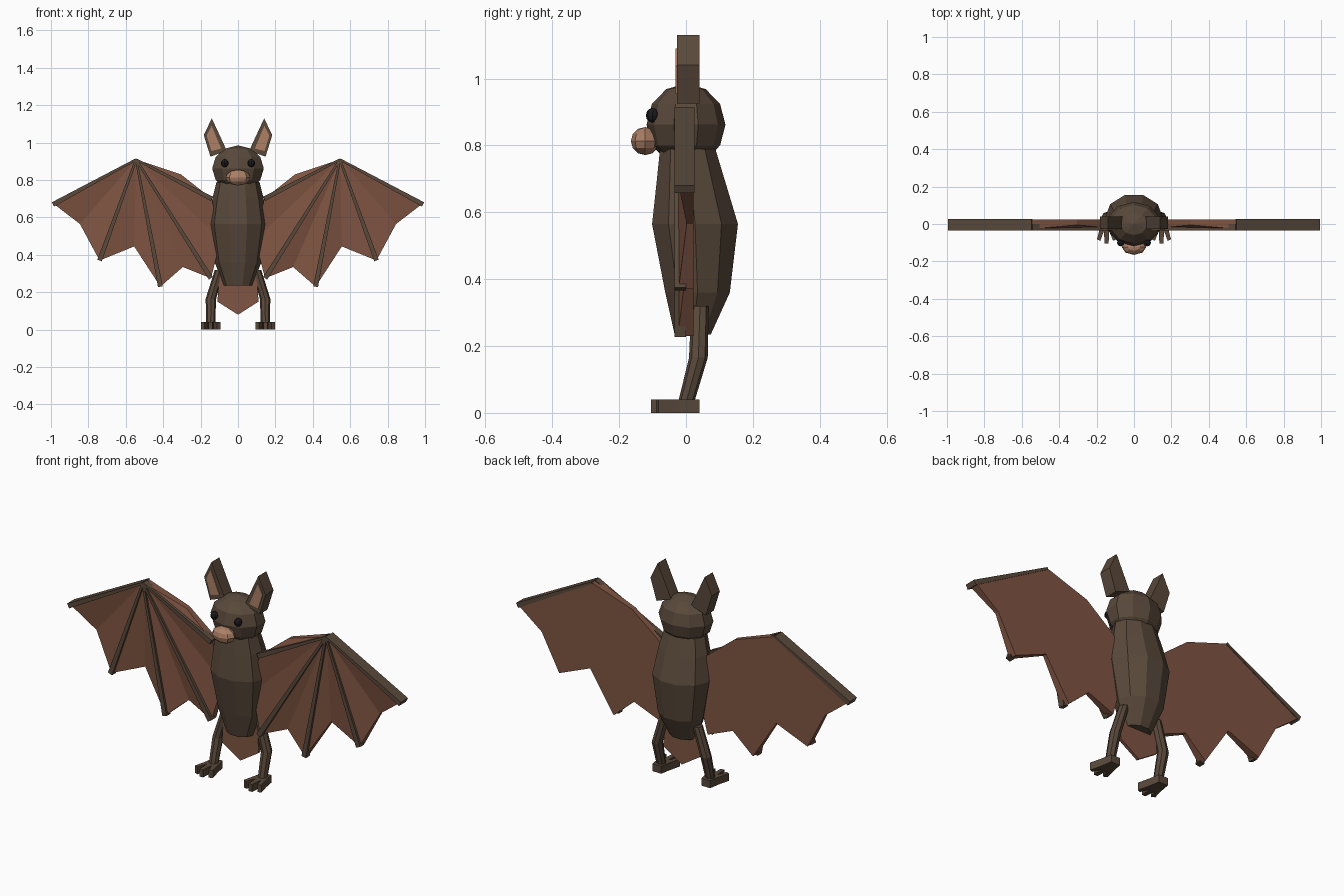
import bpy, bmesh, math
from mathutils import Vector

if "Cube" in bpy.data.objects:
    bpy.data.objects.remove(bpy.data.objects["Cube"])


def material(name, rgb):
    m = bpy.data.materials.new(name)
    m.diffuse_color = (*rgb, 1)
    m.use_nodes = True
    m.node_tree.nodes["Principled BSDF"].inputs["Base Color"].default_value = m.diffuse_color
    return m


FUR = material("fur", (0.10, 0.066, 0.043))
SKIN = material("wing_skin", (0.215, 0.09, 0.054))
PINK = material("pale_skin", (0.42, 0.22, 0.135))
BLACK = material("eye_black", (0.01, 0.01, 0.012))


def finish(name, bm, mat):
    bmesh.ops.recalc_face_normals(bm, faces=bm.faces)
    mesh = bpy.data.meshes.new(name)
    bm.to_mesh(mesh)
    bm.free()
    mesh.materials.append(mat)
    ob = bpy.data.objects.new(name, mesh)
    bpy.context.collection.objects.link(ob)
    return ob


def loft(name, rings, mat):
    """Skin a list of closed rings and cap both ends."""
    bm = bmesh.new()
    rows = [[bm.verts.new(p) for p in r] for r in rings]
    n = len(rows[0])
    for a, b in zip(rows, rows[1:]):
        for i in range(n):
            bm.faces.new((a[i], a[(i + 1) % n], b[(i + 1) % n], b[i]))
    bm.faces.new(rows[0])
    bm.faces.new(rows[-1])
    return finish(name, bm, mat)


def ellipse(c, rx, ry, n):
    return [(c[0] + rx * math.cos(math.tau * i / n),
             c[1] + ry * math.sin(math.tau * i / n), c[2]) for i in range(n)]


def plate(name, pts, y0, y1, mat):
    """Outline in x-z, extruded along y."""
    return loft(name, [[(x, y, z) for x, z in pts] for y in (y0, y1)], mat)


def ball(name, c, r, seg, rings, mat):
    bm = bmesh.new()
    bmesh.ops.create_uvsphere(bm, u_segments=seg, v_segments=rings, radius=1)
    bmesh.ops.scale(bm, vec=r, verts=bm.verts)
    bmesh.ops.translate(bm, vec=c, verts=bm.verts)
    return finish(name, bm, mat)


# Torso: (z, half width, front y, back y)
torso = [(0.235, 0.075, -0.037, 0.077), (0.36, 0.125, -0.067, 0.136),
         (0.565, 0.157, -0.108, 0.162), (0.70, 0.137, -0.092, 0.12),
         (0.79, 0.115, -0.082, 0.092)]
loft("torso", [ellipse((0, (f + b) / 2, z), w, (b - f) / 2, 10)
               for z, w, f, b in torso], FUR)

# Head and snout
ball("head", (0, 0, 0.862), (0.145, 0.118, 0.123), 10, 6, FUR)
ball("snout", (0, -0.122, 0.813), (0.066, 0.043, 0.042), 8, 6, PINK)

# Tail skin between the legs
plate("tail_skin", [(-0.1, 0.3), (-0.11, 0.15), (0, 0.08), (0.11, 0.15), (0.1, 0.3)],
      0.02, 0.036, SKIN)

# Wing outline from the wrist round: (x, z, front y)
WRIST = (0.545, 0.91)
EDGE = [(0.995, 0.68, -0.022), (0.845, 0.565, 0.002), (0.74, 0.37, -0.022),
        (0.555, 0.445, 0.002), (0.415, 0.23, -0.024), (0.295, 0.335, 0.002),
        (0.145, 0.275, -0.02), (0.09, 0.48, 0.0), (0.14, 0.70, -0.02),
        (0.305, 0.83, -0.005)]
BACK = 0.023


def wing_skin(name, s):
    bm = bmesh.new()
    outline = [(*WRIST, -0.026)] + EDGE
    front = [bm.verts.new((s * x, y, z)) for x, z, y in outline]
    back = [bm.verts.new((s * x, BACK, z)) for x, z, y in outline]
    n = len(front)
    for i in range(1, n - 1):
        bm.faces.new((front[0], front[i], front[i + 1]))
    for i in range(n):
        j = (i + 1) % n
        bm.faces.new((front[i], front[j], back[j], back[i]))
    bm.faces.new(back)
    return finish(name, bm, SKIN)


def bone(name, s, tip, y1):
    """Finger bone widening from the wrist to the tip."""
    a, b = Vector(WRIST), Vector(tip)
    side = (b - a).normalized().orthogonal()
    shift = side * 0.012 * (1 if y1 > 0.01 and side.y > 0 else -1) if y1 > 0.01 else side * 0
    if shift.y > 0:
        shift = -shift
    pts = [a + side * 0.006, a - side * 0.006, b - side * 0.013 + shift, b + side * 0.013 + shift]
    plate(name, [(s * p.x, p.y) for p in pts], -0.034, y1, FUR)


EAR = [(0.14, 1.13), (0.183, 1.04), (0.147, 0.925), (0.06, 0.957)]
INNER = [(0.141, 1.09), (0.167, 1.037), (0.142, 0.955), (0.09, 0.968)]
FOOT = [(0.12, 0.04), (0.172, 0.04), (0.182, -0.02), (0.198, -0.082), (0.18, -0.09),
        (0.161, -0.038), (0.157, -0.104), (0.136, -0.104), (0.132, -0.038),
        (0.112, -0.09), (0.093, -0.082), (0.108, -0.02)]

for s, side in ((-1, "left"), (1, "right")):
    # Ears and eyes
    plate(f"ear_{side}", [(s * x, z) for x, z in EAR], -0.027, 0.041, FUR)
    plate(f"inner_ear_{side}", [(s * x, z) for x, z in INNER], -0.031, -0.02, PINK)
    ball(f"eye_{side}", (s * 0.071, -0.1, 0.89), (0.02, 0.02, 0.022), 8, 6, BLACK)

    # Wing skin and bones
    wing_skin(f"wing_skin_{side}", s)
    for i, k in enumerate((0, 2, 4, 6, 8)):
        bone(f"wing_bone_{side}_{i + 1}", s, EDGE[k][:2], 0.026 if k == 0 else 0.0)

    # Leg and three-toed foot
    leg = [((0.098, 0.042, 0.32), 0.026), ((0.145, 0.037, 0.165), 0.028),
           ((0.146, 0.0, 0.03), 0.024)]
    loft(f"leg_{side}", [ellipse((s * c[0], c[1], c[2]), r, r, 8) for c, r in leg], FUR)
    loft(f"foot_{side}", [[(s * x, y, z) for x, y in FOOT] for z in (0, 0.04)], FUR)
